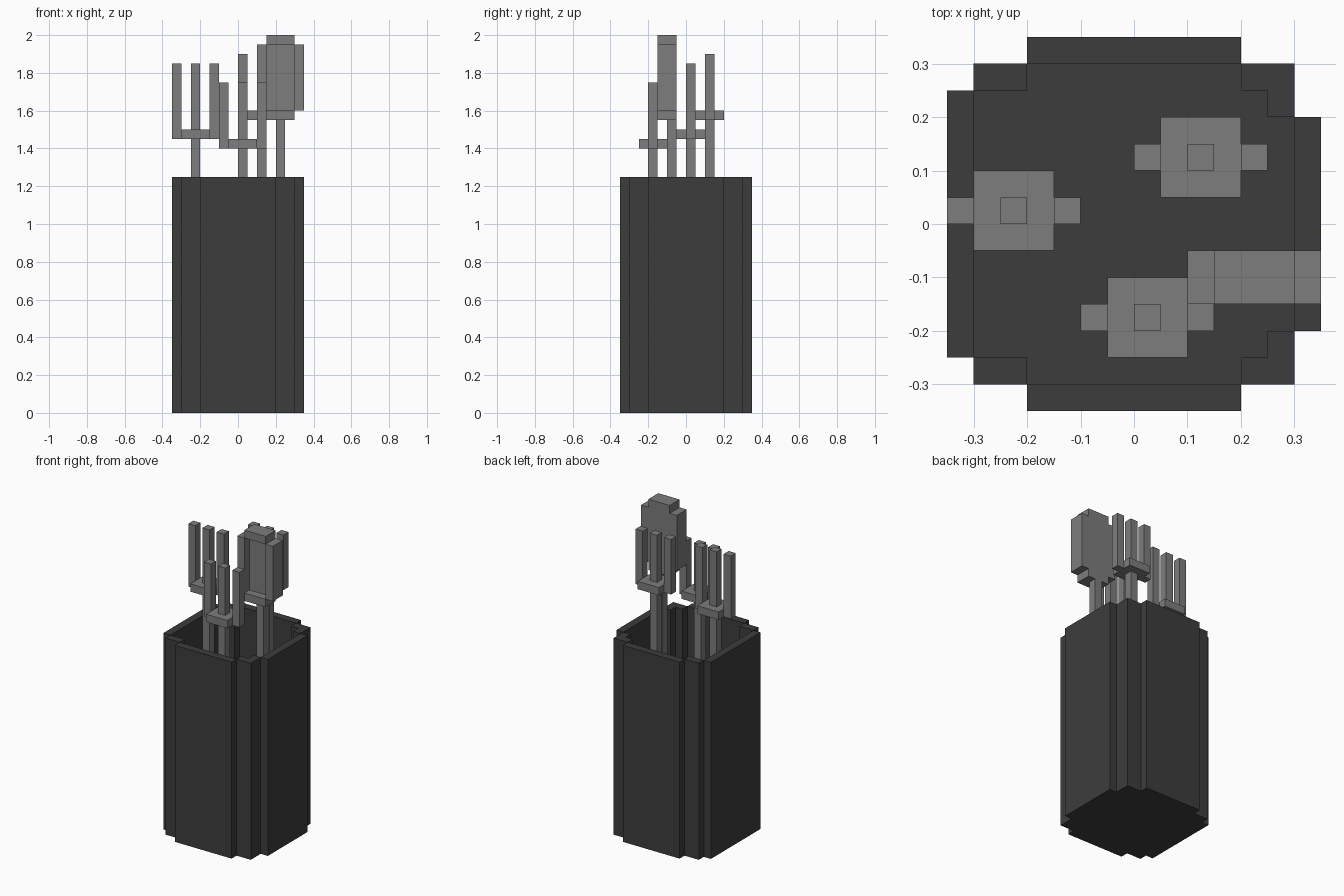
import bpy, bmesh

if "Cube" in bpy.data.objects:
    bpy.data.objects.remove(bpy.data.objects["Cube"])

U = 0.05          # everything sits on a 0.05 grid
TOP = 1.25        # rim height of the holder


def material(name, grey):
    m = bpy.data.materials.new(name)
    m.diffuse_color = (grey, grey, grey, 1)
    m.use_nodes = True
    m.node_tree.nodes["Principled BSDF"].inputs["Base Color"].default_value = m.diffuse_color
    return m


DARK = material("charcoal", 0.046)
STEEL = material("steel grey", 0.205)


def prism(name, outline, z0, z1, mat):
    """Extrude a flat xy outline from z0 up to z1."""
    bm = bmesh.new()
    base = bm.faces.new([bm.verts.new((x, y, z0)) for x, y in outline])
    grown = bmesh.ops.extrude_face_region(bm, geom=[base], use_keep_orig=True)
    verts = [g for g in grown["geom"] if isinstance(g, bmesh.types.BMVert)]
    bmesh.ops.translate(bm, verts=verts, vec=(0, 0, z1 - z0))
    bmesh.ops.recalc_face_normals(bm, faces=bm.faces)
    me = bpy.data.meshes.new(name)
    bm.to_mesh(me)
    bm.free()
    me.materials.append(mat)
    ob = bpy.data.objects.new(name, me)
    bpy.context.collection.objects.link(ob)
    return ob


def box(name, x0, x1, y0, y1, z0, z1, mat):
    return prism(name, [(x0, y0), (x1, y0), (x1, y1), (x0, y1)], z0, z1, mat)


# Holder: side walls
box("left_wall", -.35, -.3, -.25, .25, 0, TOP, DARK)
box("right_wall", .3, .35, -.2, .2, 0, TOP, DARK)

# Holder: front and back walls with their corner posts, mirrored in y
for side, s in (("front", -1), ("back", 1)):
    box(side + "_wall", -.2, .2, s * .35, s * .3, 0, TOP, DARK)
    box(side + "_left_corner", -.3, -.2, s * .3, s * .25, 0, TOP, DARK)
    corner = [(.2, .3), (.3, .3), (.3, .2), (.25, .2), (.25, .25), (.2, .25)]
    prism(side + "_right_corner", [(x, s * y) for x, y in corner], 0, TOP, DARK)

# Holder: floor filling the inside outline
half = [(-.3, .25), (-.2, .25), (-.2, .3), (.2, .3), (.2, .25),
        (.25, .25), (.25, .2), (.3, .2)]
prism("holder_floor", half + [(x, -y) for x, y in reversed(half)], 0, U, DARK)


def fork(name, x, y, z, tip):
    """Three-pronged fork; x, y is the handle's low corner, z the neck."""
    box(name + "_handle", x, x + U, y, y + U, U, z, STEEL)
    box(name + "_neck", x - U, x + 2 * U, y - U, y + 2 * U, z, z + U, STEEL)
    box(name + "_middle_prong", x, x + U, y, y + U, z + U, tip, STEEL)
    for side, px in (("left", x - 2 * U), ("right", x + 2 * U)):
        box(f"{name}_{side}_prong", px, px + U, y, y + U, z, tip, STEEL)


fork("left_fork", -.25, 0, 1.45, 1.85)
fork("front_fork", 0, -.2, 1.4, 1.75)
fork("back_fork", .1, .1, 1.55, 1.9)

# Spoon: handle, thin bowl back and raised rim open to the front
box("spoon_handle", .2, .25, -.1, -.05, U, 1.55, STEEL)
box("spoon_bowl", .15, .3, -.1, -.05, 1.6, 1.95, STEEL)
for side, x in (("left", .1), ("right", .3)):
    box(f"spoon_{side}_rim", x, x + U, -.15, -.05, 1.6, 1.95, STEEL)
for side, z in (("lower", 1.55), ("upper", 1.95)):
    box(f"spoon_{side}_rim", .15, .3, -.15, -.05, z, z + U, STEEL)
